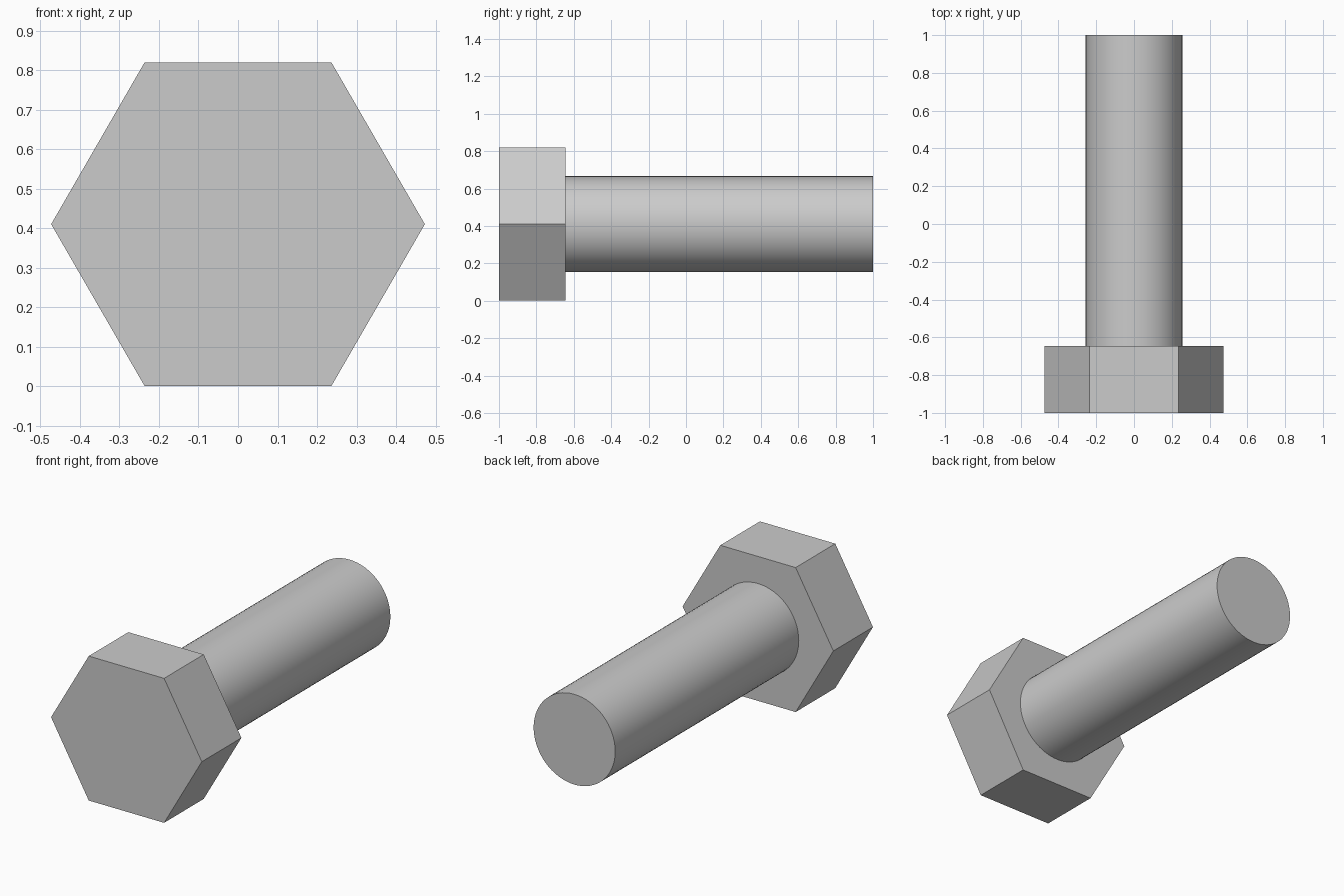
import bpy, bmesh
from math import cos, sin, tau, radians

AXIS_Z = 0.41

cube = bpy.data.objects.get("Cube")
if cube:
    bpy.data.objects.remove(cube, do_unlink=True)

steel = bpy.data.materials.new("grey steel")
steel.use_nodes = True
colour = (0.6, 0.6, 0.6, 1)
steel.diffuse_color = colour
steel.node_tree.nodes["Principled BSDF"].inputs["Base Color"].default_value = colour


def prism(name, sides, radius, front, back):
    """Regular prism lying along y, with its first corner towards +x."""
    bm = bmesh.new()
    ring = [bm.verts.new((radius * cos(tau * i / sides), front,
                          AXIS_Z + radius * sin(tau * i / sides)))
            for i in range(sides)]
    cap = bm.faces.new(ring)
    extruded = bmesh.ops.extrude_face_region(bm, geom=[cap], use_keep_orig=True)["geom"]
    moved = [v for v in extruded if isinstance(v, bmesh.types.BMVert)]
    bmesh.ops.translate(bm, verts=moved, vec=(0, back - front, 0))
    bmesh.ops.recalc_face_normals(bm, faces=bm.faces)
    mesh = bpy.data.meshes.new(name)
    bm.to_mesh(mesh)
    bm.free()
    mesh.materials.append(steel)
    obj = bpy.data.objects.new(name, mesh)
    bpy.context.collection.objects.link(obj)
    return obj


# Hexagonal head, flat on top and bottom
prism("hex_head", 6, 0.473, -1, -0.645)

# Plain round shank
shank = prism("shank", 64, 0.256, -0.645, 1)
bpy.ops.object.select_all(action="DESELECT")
shank.select_set(True)
bpy.context.view_layer.objects.active = shank
bpy.ops.object.shade_smooth_by_angle(angle=radians(30))
